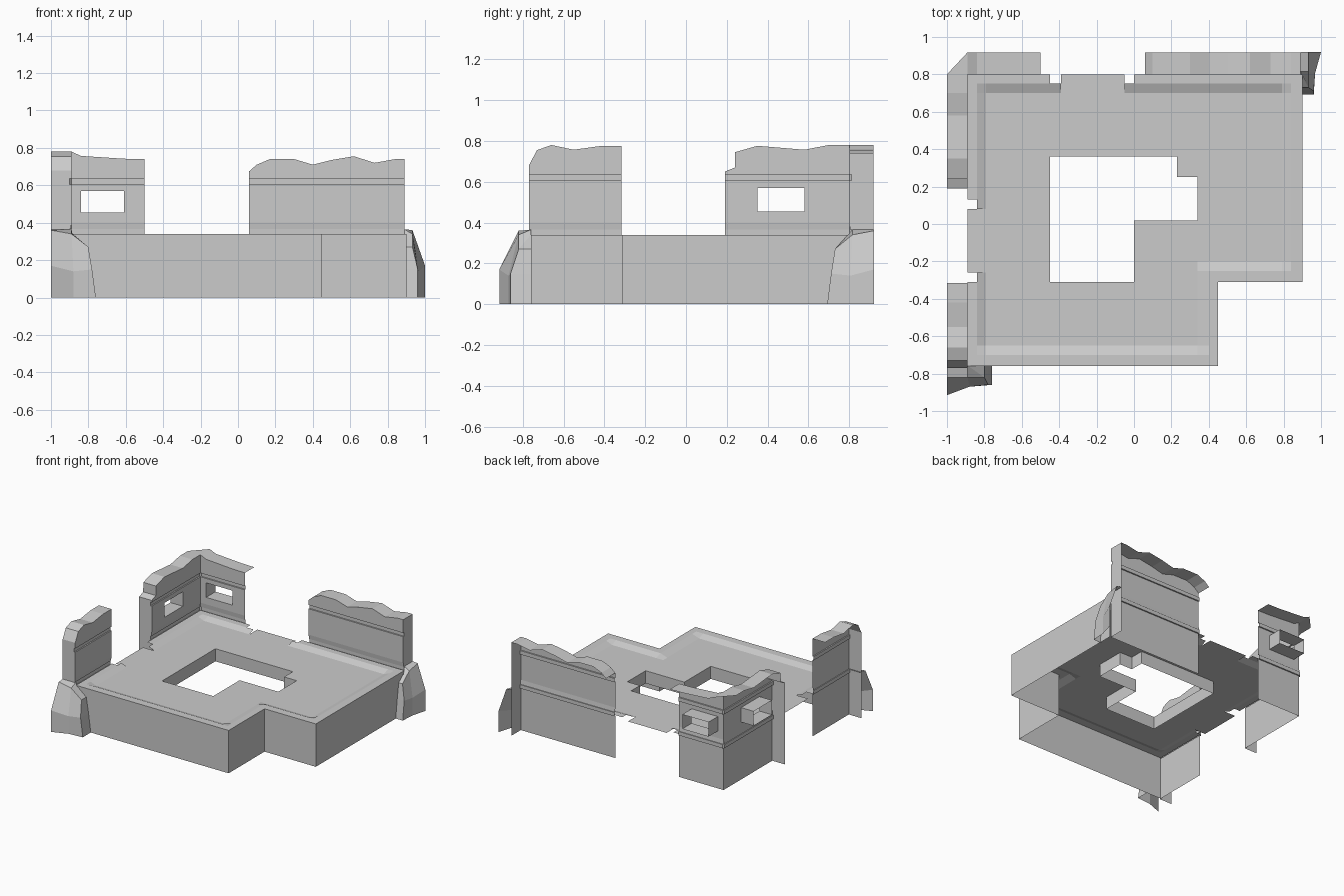
import bpy, bmesh

if "Cube" in bpy.data.objects:
    bpy.data.objects.remove(bpy.data.objects["Cube"])

T = 0.11                     # wall thickness
RIM, LOW = 0.34, 0.32        # floor rim and sunken floor heights


def make(name, faces):
    """Object from a list of faces given as point tuples, welded together."""
    bm = bmesh.new()
    for f in faces:
        bm.faces.new([bm.verts.new(p) for p in f])
    bmesh.ops.remove_doubles(bm, verts=bm.verts, dist=0.0005)
    me = bpy.data.meshes.new(name)
    bm.to_mesh(me)
    bm.free()
    ob = bpy.data.objects.new(name, me)
    bpy.context.collection.objects.link(ob)
    return ob


def ribbon(a, b):
    """Quads between two equally long point rows."""
    return [(a[i], a[i + 1], b[i + 1], b[i]) for i in range(len(a) - 1)]


# Floor: grid with raised rim, sloped border, stair hole and broken doorway edges
xs = [-.89, -.84, -.79, -.45, -.39, -.05, 0, .23, .34, .40, .45, .79, .84, .90]
ys = [-.76, -.70, -.65, -.31, -.26, -.25, -.20, .02, .08, .13, .25, .36, .70, .75, .80]


def height(x, y):
    rim = x <= -.84 or x >= .84 or y <= -.70 or y >= .75 or (x >= .40 and y <= -.25)
    return RIM if rim else LOW


def missing(x, y):
    hole = (-.45 < x < 0 and -.31 < y < .36) or (0 < x < .23 and .02 < y < .36) \
        or (.23 < x < .34 and .02 < y < .25)
    notch = x > .45 and y < -.31
    chips = (y > .75 and (-.45 < x < -.39 or -.05 < x < 0)) or \
        (x < -.84 and (.08 < y < .13 or -.31 < y < -.26))
    return hole or notch or chips


def doorway(x, y):
    return (y > .70 and -.39 < x < -.05) or (x < -.79 and -.26 < y < .08)


faces = []
for x0, x1 in zip(xs, xs[1:]):
    for y0, y1 in zip(ys, ys[1:]):
        cx, cy = (x0 + x1) / 2, (y0 + y1) / 2
        if not missing(cx, cy):
            door = doorway(cx, cy)
            faces.append([(x, y, LOW if door else height(x, y))
                          for x, y in ((x0, y0), (x1, y0), (x1, y1), (x0, y1))])
make("floor", faces)

# Lining of the stair hole
hole = [(-.45, -.31), (0, -.31), (0, .02), (.34, .02), (.34, .25), (.23, .25),
        (.23, .36), (-.45, .36), (-.45, -.31)]
make("hole_lining", ribbon([(x, y, LOW) for x, y in hole],
                           [(x, y, LOW - .10) for x, y in hole]))

# Outer base on the front and right
base = [(-.89, -.76), (.45, -.76), (.45, -.31), (.90, -.31), (.90, .80)]
make("base_skirt", ribbon([(x, y, 0) for x, y in base], [(x, y, RIM) for x, y in base]))

# Wall section: (height, groove depth); windows sit between WIN0 and WIN1
WIN0, WIN1 = .455, .57
SECTION = [(0, 0), (.335, 0), (.335, .01), (.365, .01), (.365, .004), (.40, 0),
           (WIN0, 0), (WIN1, 0), (.605, 0), (.605, .01), (.635, .01), (.635, 0)]
WROW = SECTION.index((WIN0, 0))


def wall(name, path, windows=(), cap_start=False, cap_end=False):
    """Thin wall sheet along path of (x, y, top, outward) with a thick broken top."""
    cols, outs = [], []
    for x, y, top, (dx, dy) in path:
        rows = SECTION + [(top, 0)]
        cols.append([(x + g * dx, y + g * dy, z) for z, g in rows])
        outs.append([(x + T * dx, y + T * dy, z) for z, g in rows])
    faces = []
    for i in range(len(path) - 1):
        a, b, oa, ob = cols[i], cols[i + 1], outs[i], outs[i + 1]
        for k in range(len(a) - 1):
            if i in windows and k == WROW:
                ring = [a[k], b[k], b[k + 1], a[k + 1], a[k]]
                outer = [oa[k], ob[k], ob[k + 1], oa[k + 1], oa[k]]
                faces += ribbon(ring, outer)
            elif a[k] != b[k]:
                faces.append((a[k], b[k], b[k + 1], a[k + 1]))
        if a[-1] == b[-1]:
            faces.append((a[-1], ob[-1], oa[-1]))      # corner chamfer of the top
        else:
            faces.append((a[-1], b[-1], ob[-1], oa[-1]))
    if cap_start:
        faces += ribbon(cols[0][::-1], outs[0][::-1])
    if cap_end:
        faces += ribbon(cols[-1], outs[-1])
    return make(name, faces)


LEFT, BACK = (-1, 0), (0, 1.07)


def left_path(pts):
    return [(-.89, y, z, LEFT) for y, z in pts]


def back_path(pts):
    return [(x, .80, z, BACK) for x, z in pts]


# Corner wall with two windows
wall("corner_wall",
     left_path([(.19, .65), (.24, .67), (.241, .745), (.35, .776), (.58, .757),
                (.70, .78), (.80, .78)])
     + back_path([(-.89, .78), (-.84, .757), (-.70, .757), (-.61, .74), (-.50, .74)][:2]
                 + [(-.61, .742), (-.50, .74)]),
     windows=(3, 8), cap_start=True)

# Left front wall and back right wall
wall("left_front_wall",
     left_path([(-.77, .68), (-.73, .755), (-.66, .78), (-.55, .757), (-.42, .775),
                (-.315, .775)]), cap_start=True)
wall("back_right_wall",
     back_path([(.06, .675), (.10, .71), (.17, .74), (.30, .74), (.40, .71), (.50, .735),
                (.62, .755), (.73, .72), (.84, .74), (.89, .74)]), cap_end=True)

# Buttresses: rows of (distance along, distance out, height)
ROWS = [[(0, .155, 0), (.12, .11, 0), (.24, .10, 0), (.24, 0, 0)],
        [(0, .155, .17), (.12, .11, .14), (.22, .10, .15), (.22, 0, .15)],
        [(0, .06, .36), (.11, .06, .34), (.20, .06, .27), (.20, 0, .27)],
        [(0, 0, .365), (.11, 0, .365), (.115, 0, .34), (.20, 0, .27)]]


def buttress(name, place, flip):
    rows = [[place(*p) for p in r] for r in ROWS]
    if flip:
        rows = [r[::-1] for r in rows]
    faces = [f for a, b in zip(rows, rows[1:]) for f in ribbon(a, b)]
    # drop repeated corners
    make(name, [list(dict.fromkeys(f)) for f in faces if len(set(f)) > 2])


buttress("front_left_buttress", lambda t, o, z: (-1 + t, -.76 - o, z), False)
buttress("back_right_buttress", lambda t, o, z: (.89 + .71 * o, .92 - t * .95, z), True)
